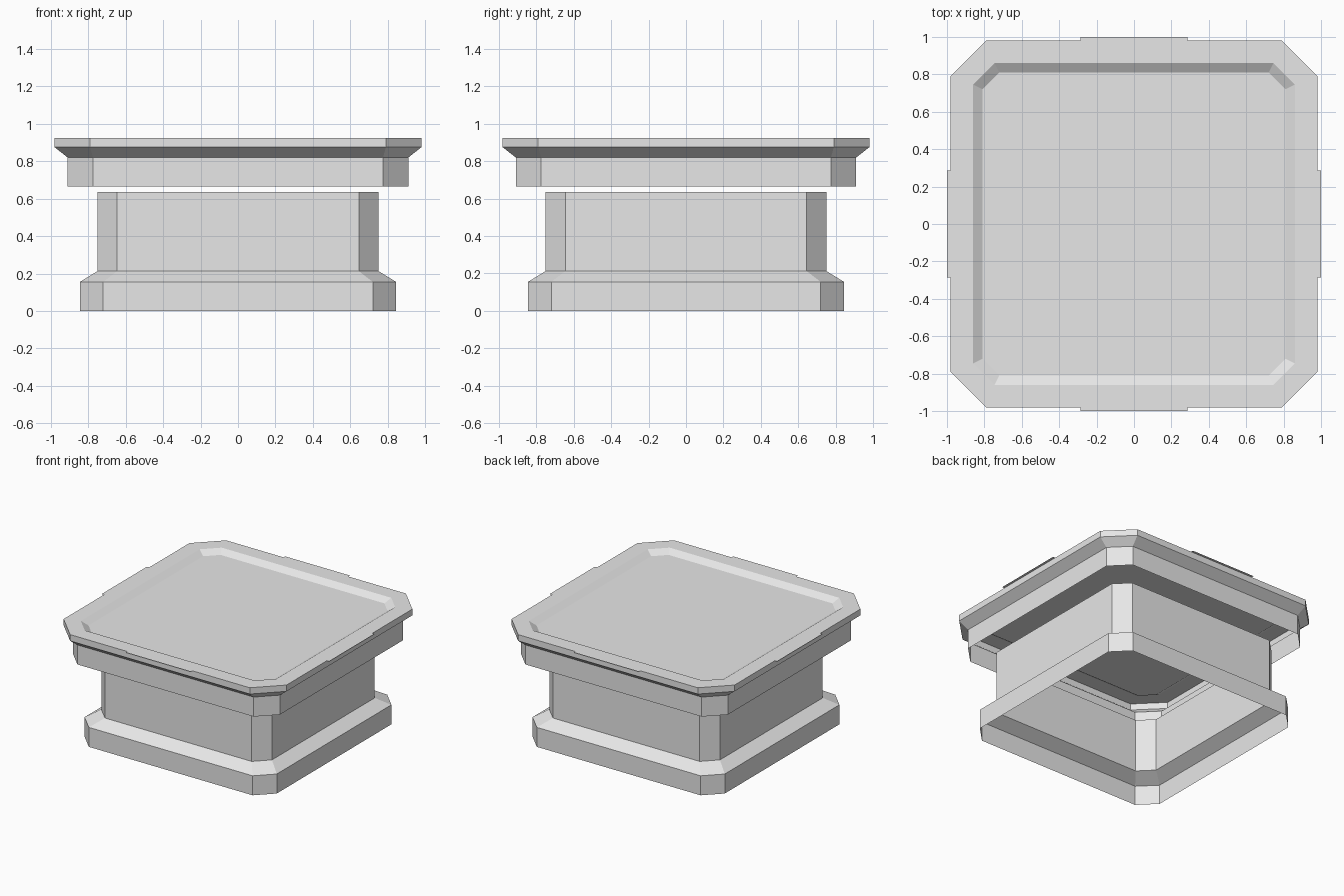
import bpy
import bmesh

cube = bpy.data.objects.get("Cube")
if cube:
    bpy.data.objects.remove(cube, do_unlink=True)

# Single plain grey
GREY = (0.8, 0.8, 0.8, 1.0)
grey = bpy.data.materials.new("light_grey")
grey.use_nodes = True
grey.diffuse_color = GREY
grey.node_tree.nodes["Principled BSDF"].inputs["Base Color"].default_value = GREY


def finish(name, bm):
    mesh = bpy.data.meshes.new(name)
    bm.to_mesh(mesh)
    bm.free()
    mesh.materials.append(grey)
    obj = bpy.data.objects.new(name, mesh)
    bpy.context.collection.objects.link(obj)
    return obj


def octagon(bm, half, flat, z):
    """Square ring with cut corners: half width, and half length of the flat side."""
    h, f = half, flat
    corners = [(h, -f), (h, f), (f, h), (-f, h), (-h, f), (-h, -f), (-f, -h), (f, -h)]
    return [bm.verts.new((x, y, z)) for x, y in corners]


def shell(name, profile, closed_top=False):
    """Thin skin through a stack of rings, running from the bottom up."""
    bm = bmesh.new()
    rings = [octagon(bm, *level) for level in profile]
    for low, high in zip(rings, rings[1:]):
        for i in range(len(low)):
            j = (i + 1) % len(low)
            bm.faces.new((low[i], low[j], high[j], high[i]))
    if closed_top:
        bm.faces.new(rings[-1])
    return finish(name, bm)


# Plinth and column, open at both ends
shell("base_column", [
    (0.845, 0.72, 0.0),
    (0.845, 0.72, 0.155),
    (0.75, 0.645, 0.213),
    (0.75, 0.645, 0.635),
])

# Floating lid with a flared rim and a sunken top panel
shell("lid", [
    (0.91, 0.775, 0.665),
    (0.91, 0.775, 0.82),
    (0.98, 0.79, 0.875),
    (0.98, 0.79, 0.925),
    (0.86, 0.745, 0.925),
    (0.81, 0.72, 0.893),
], closed_top=True)

# Thin lip in the middle of each lid edge
for side, (dx, dy) in {"left": (1, 0), "back": (0, 1),
                       "right": (-1, 0), "front": (0, -1)}.items():
    bm = bmesh.new()
    lip = [(0.98, -0.285), (1.0, -0.285), (1.0, 0.285), (0.98, 0.285)]
    bm.faces.new([bm.verts.new((r * dx - t * dy, r * dy + t * dx, 0.925)) for r, t in lip])
    finish("lip_" + side, bm)
